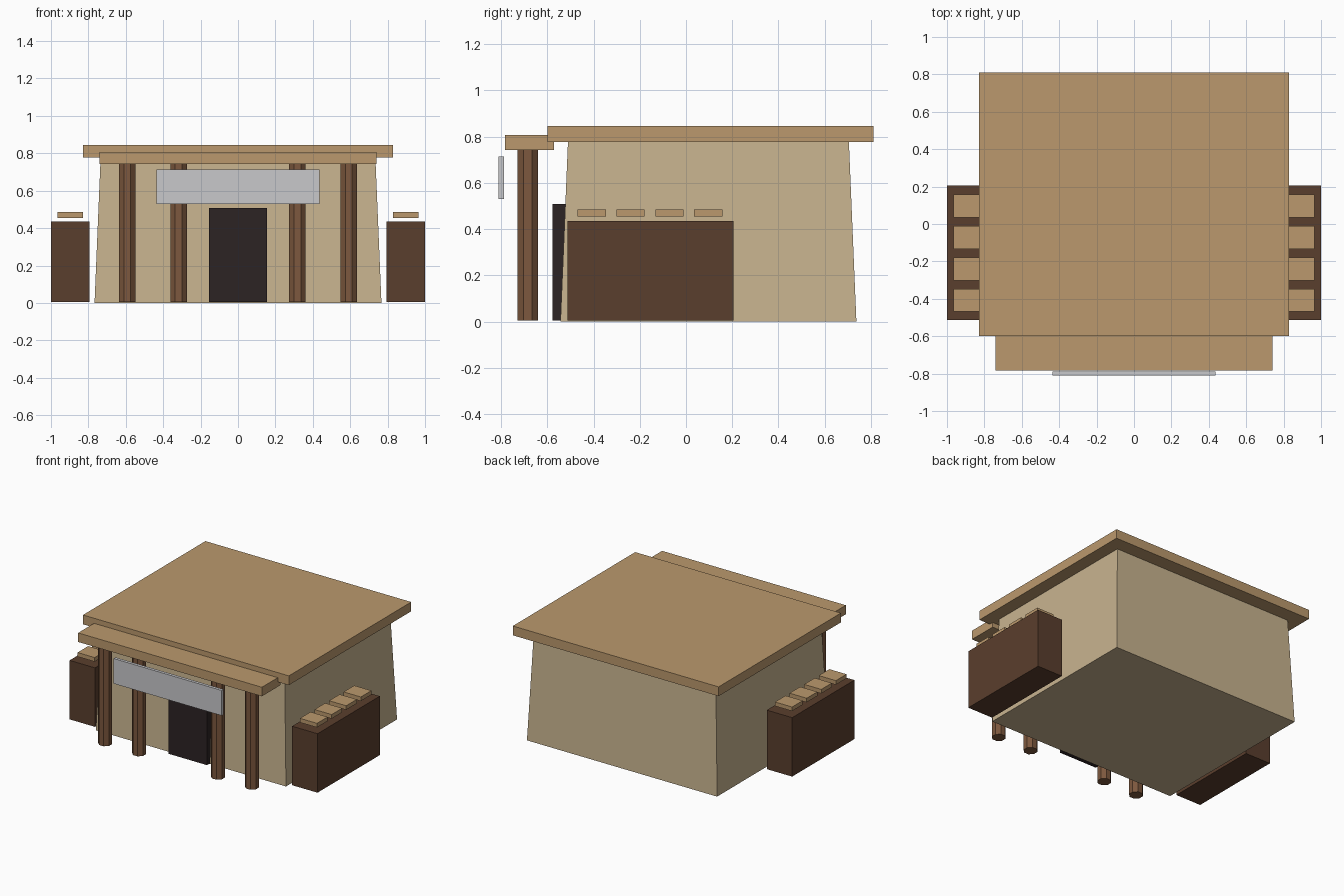
import bpy, bmesh, math

if "Cube" in bpy.data.objects:
    bpy.data.objects.remove(bpy.data.objects["Cube"])


def material(name, r, g, b):
    """Flat material from 0-255 display values, stored as linear."""
    def lin(c):
        c /= 255
        return c / 12.92 if c <= 0.04045 else ((c + 0.055) / 1.055) ** 2.4
    m = bpy.data.materials.new(name)
    m.diffuse_color = (lin(r), lin(g), lin(b), 1)
    m.use_nodes = True
    m.node_tree.nodes["Principled BSDF"].inputs["Base Color"].default_value = m.diffuse_color
    return m


plaster = material("sand_plaster", 200, 179, 143)
timber = material("pale_timber", 187, 153, 109)
post_wood = material("post_wood", 125, 88, 62)
dark_wood = material("dark_wood", 90, 62, 45)
door_black = material("door_black", 44, 35, 36)
sign_grey = material("sign_grey", 200, 200, 203)


def add_object(name, bm, mat):
    mesh = bpy.data.meshes.new(name)
    bmesh.ops.recalc_face_normals(bm, faces=bm.faces)
    bm.to_mesh(mesh)
    bm.free()
    mesh.materials.append(mat)
    obj = bpy.data.objects.new(name, mesh)
    bpy.context.collection.objects.link(obj)
    return obj


def box(name, x, y, z, mat, taper=0.0):
    """Box from (min, max) ranges; taper pulls the top edges inward."""
    bm = bmesh.new()
    bmesh.ops.create_cube(bm, size=1)
    for v in bm.verts:
        t = taper if v.co.z > 0 else 0
        v.co = [rng[0] + inset if c < 0 else rng[1] - inset
                for c, rng, inset in zip(v.co, (x, y, z), (t, t, 0))]
    return add_object(name, bm, mat)


def post(name, x, y, z, apothem, mat):
    """Eight-sided post with a flat side to the front."""
    bm = bmesh.new()
    r = apothem / math.cos(math.pi / 8)
    bmesh.ops.create_cone(bm, cap_ends=True, segments=8, radius1=r, radius2=r,
                          depth=z[1] - z[0])
    # turn only if a vertex points straight along x
    if any(abs(v.co.y) < 1e-5 for v in bm.verts):
        c, s = math.cos(math.pi / 8), math.sin(math.pi / 8)
        for v in bm.verts:
            v.co.x, v.co.y = v.co.x * c - v.co.y * s, v.co.x * s + v.co.y * c
    bmesh.ops.translate(bm, verts=bm.verts, vec=(x, y, sum(z) / 2))
    return add_object(name, bm, mat)


# Main building: tapered walls under a flat roof
box("walls", (-0.767, 0.767), (-0.543, 0.737), (0, 0.79), plaster, 0.033)
box("main_roof", (-0.83, 0.83), (-0.60, 0.81), (0.777, 0.845), timber)

# Porch, doorway and sign panel
box("porch_roof", (-0.741, 0.741), (-0.783, -0.57), (0.742, 0.808), timber)
box("doorway", (-0.155, 0.155), (-0.578, -0.50), (0.005, 0.508), door_black)
box("sign_panel", (-0.436, 0.436), (-0.81, -0.788), (0.53, 0.713), sign_grey)
for x in (-0.592, -0.318, 0.318, 0.592):
    post("porch_post", x, -0.685, (0.005, 0.745), 0.044, post_wood)

# Side counters with a row of four slabs above each
for side in (-1, 1):
    def span(a, b):
        return tuple(sorted((side * a, side * b)))
    box("side_counter", span(0.795, 1.0), (-0.512, 0.205), (0.005, 0.435), dark_wood)
    for i in range(4):
        y = -0.408 + i * 0.168
        box("counter_slab", span(0.828, 0.966), (y - 0.061, y + 0.061),
            (0.455, 0.485), timber)
